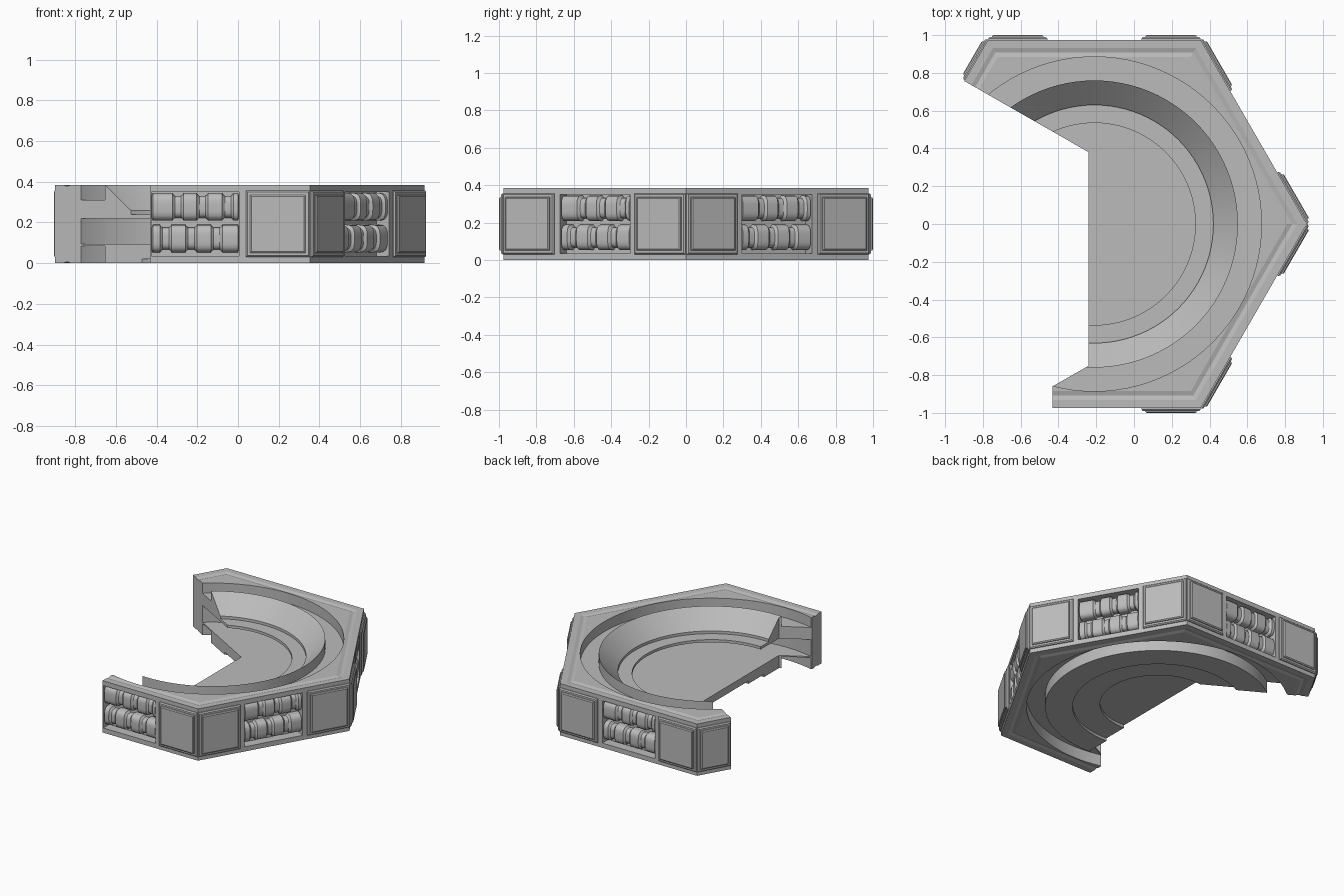
import bpy, bmesh
from math import radians, cos, pi
from mathutils import Matrix, Vector

cube = bpy.data.objects.get("Cube")
if cube:
    bpy.data.objects.remove(cube, do_unlink=True)

CENTER = Vector((-0.21, 0, 0))
APOTHEM, HEIGHT = 0.975, 0.385

grey = bpy.data.materials.new("stone_grey")
grey.use_nodes = True
grey.diffuse_color = (0.5, 0.5, 0.5, 1)
grey.node_tree.nodes["Principled BSDF"].inputs["Base Color"].default_value = grey.diffuse_color


def finish(name, bm, matrix=None):
    """Turn a bmesh into a named object with the shared material."""
    bmesh.ops.recalc_face_normals(bm, faces=bm.faces[:])
    mesh = bpy.data.meshes.new(name)
    bm.to_mesh(mesh)
    bm.free()
    mesh.materials.append(grey)
    obj = bpy.data.objects.new(name, mesh)
    bpy.context.collection.objects.link(obj)
    if matrix:
        obj.matrix_world = matrix
    return obj


def lathe(name, profile, steps, axis=(0, 0, 1), matrix=None):
    """Spin a (radius, height) profile around an axis."""
    bm = bmesh.new()
    along = Vector(axis)
    out = Vector((0, 1, 0)) if along.x else Vector((1, 0, 0))
    verts = [bm.verts.new(out * r + along * h) for r, h in profile]
    edges = [bm.edges.new(p) for p in zip(verts, verts[1:])]
    bmesh.ops.spin(bm, geom=verts + edges, cent=(0, 0, 0), axis=axis,
                   angle=2 * pi, steps=steps)
    bmesh.ops.remove_doubles(bm, verts=bm.verts[:], dist=0.0001)
    return finish(name, bm, matrix or Matrix.Translation(CENTER))


def prism(name, outline, bottom, top, matrix=None):
    """Extrude a plan outline upward."""
    bm = bmesh.new()
    base = bm.faces.new([bm.verts.new((x, y, bottom)) for x, y in outline])
    result = bmesh.ops.extrude_face_region(bm, geom=[base])
    moved = [g for g in result["geom"] if isinstance(g, bmesh.types.BMVert)]
    bmesh.ops.translate(bm, verts=moved, vec=(0, 0, top - bottom))
    return finish(name, bm, matrix)


def subtract(obj, cutter):
    """Cut one object from another and drop the cutter."""
    mod = obj.modifiers.new("cut", "BOOLEAN")
    mod.operation, mod.solver, mod.object = "DIFFERENCE", "EXACT", cutter
    bpy.context.view_layer.update()
    graph = bpy.context.evaluated_depsgraph_get()
    mesh = bpy.data.meshes.new_from_object(obj.evaluated_get(graph))
    obj.modifiers.clear()
    obj.data = mesh
    bpy.data.objects.remove(cutter, do_unlink=True)


def smooth(obj, angle=25):
    obj.data.shade_smooth()
    obj.data.set_sharp_from_angle(angle=radians(angle))


def side_frame(angle):
    """Local x runs along a hexagon side, y points outward from it."""
    return (Matrix.Translation(CENTER) @ Matrix.Rotation(radians(angle - 90), 4, "Z")
            @ Matrix.Translation((0, APOTHEM, 0)))


def cut_open(obj):
    """Remove the missing front-right part of the arena."""
    outline = [(-0.24, 0.38), (-3, 1.96), (-3, -3), (-0.432, -3), (-0.432, -0.86), (-0.24, -0.75)]
    subtract(obj, prism("section_cutter", outline, -1, 1))


# Hexagonal outer wall with a faint V groove near its top and bottom edges
half = [(0, 0), (0.885, 0), (0.908, 0.007), (0.931, 0), (APOTHEM, 0)]
profile = half + [(a, HEIGHT - z) for a, z in reversed(half)]
wall = lathe("outer_wall", [(a / cos(pi / 6), z) for a, z in profile], 6)
subtract(wall, lathe("bore_cutter", [(0, -1), (0.885, -1), (0.885, 1), (0, 1)], 96))
WINDOW_SIDES = (30, 90, 270, 330)
LEFT, RIGHT = -0.216, 0.216
for angle in WINDOW_SIDES:
    box = [(LEFT, -0.07), (RIGHT, -0.07), (RIGHT, 0.1), (LEFT, 0.1)]
    subtract(wall, prism("window_cutter", box, 0.035, 0.35, side_frame(angle)))
cut_open(wall)
for p in wall.data.polygons:
    p.use_smooth = False
smooth(wall, 12)

# Sloped bowl with a ledge around its open middle and an outer flange
bowl = lathe("bowl", [(0.535, 0.22), (0.535, 0.24), (0.63, 0.24), (0.63, 0.26),
                      (0.76, HEIGHT), (0.76, 0.31), (0.89, 0.31), (0.89, 0.22),
                      (0.535, 0.22)], 96)
cut_open(bowl)
smooth(bowl)

# Lower floor, stepped on its underside
base = lathe("floor_disc", [(0, 0.04), (0.39, 0.04), (0.39, 0.02), (0.575, 0.02), (0.575, 0),
                            (0.76, 0), (0.76, 0.085), (0.89, 0.085), (0.89, 0.094),
                            (0, 0.094)], 96)
cut_open(base)
smooth(base)


def panel(name, angle, middle, width):
    """Raised two-tier plate with chamfered borders."""
    bm = bmesh.new()
    rings = []
    for inset, out in ((0, -0.01), (0, 0.006), (0.007, 0.014), (0.02, 0.014),
                       (0.021, 0.02), (0.028, 0.025)):
        w, h = width / 2 - inset, 0.163 - inset
        rings.append([bm.verts.new((middle + sx * w, out, 0.193 + sz * h))
                      for sx, sz in ((-1, -1), (1, -1), (1, 1), (-1, 1))])
    for a, b in zip(rings, rings[1:]):
        for i in range(4):
            j = (i + 1) % 4
            bm.faces.new((a[i], a[j], b[j], b[i]))
    bm.faces.new(rings[0])
    bm.faces.new(rings[-1])
    finish(name, bm, side_frame(angle))


def ribbed_roll(name, angle, height, necks):
    """Squarish horizontal roll with narrow necks between wide bands."""
    thick, thin = 0.068, 0.054
    points = [(0, LEFT), (thin, LEFT), (thick, LEFT + 0.007)]
    for n in necks:
        points += [(thick, n - 0.028), (thin + 0.006, n - 0.023), (thin, n - 0.015),
                   (thin, n + 0.015), (thin + 0.006, n + 0.023), (thick, n + 0.028)]
    points += [(thick, RIGHT - 0.007), (thin, RIGHT), (0, RIGHT)]
    place = (side_frame(angle) @ Matrix.Translation((0, -0.065, height))
             @ Matrix.Diagonal((1, 0.9, 1, 1)))
    roll = lathe(name, points, 32, (1, 0, 0), place)
    bm = bmesh.new()
    bm.from_mesh(roll.data)
    # Swell the round section toward a rounded square
    for v in bm.verts:
        radius = (v.co.y ** 2 + v.co.z ** 2) ** 0.5
        if radius > 0.001:
            swell = radius / (abs(v.co.y) ** 3.5 + abs(v.co.z) ** 3.5) ** (1 / 3.5)
            v.co.y *= swell
            v.co.z *= swell
    # Keep only the outward half, the rest is buried in the wall
    bmesh.ops.bisect_plane(bm, geom=bm.verts[:] + bm.edges[:] + bm.faces[:],
                           plane_co=(0, -0.004, 0), plane_no=(0, 1, 0), clear_inner=True)
    bm.to_mesh(roll.data)
    bm.free()
    smooth(roll, 35)


# Panels beside every corner and paired rolls inside each window
for angle in WINDOW_SIDES:
    for side in (-1, 1):
        if angle != 270 or side < 0:
            panel("wall_panel", angle, side * 0.406, 0.314)
    ribbed_roll("upper_roll", angle, 0.277, (-0.16, -0.035, 0.085))
    ribbed_roll("lower_roll", angle, 0.121, (-0.105, 0.02, 0.145))
panel("end_panel", 150, 0.44, 0.246)
